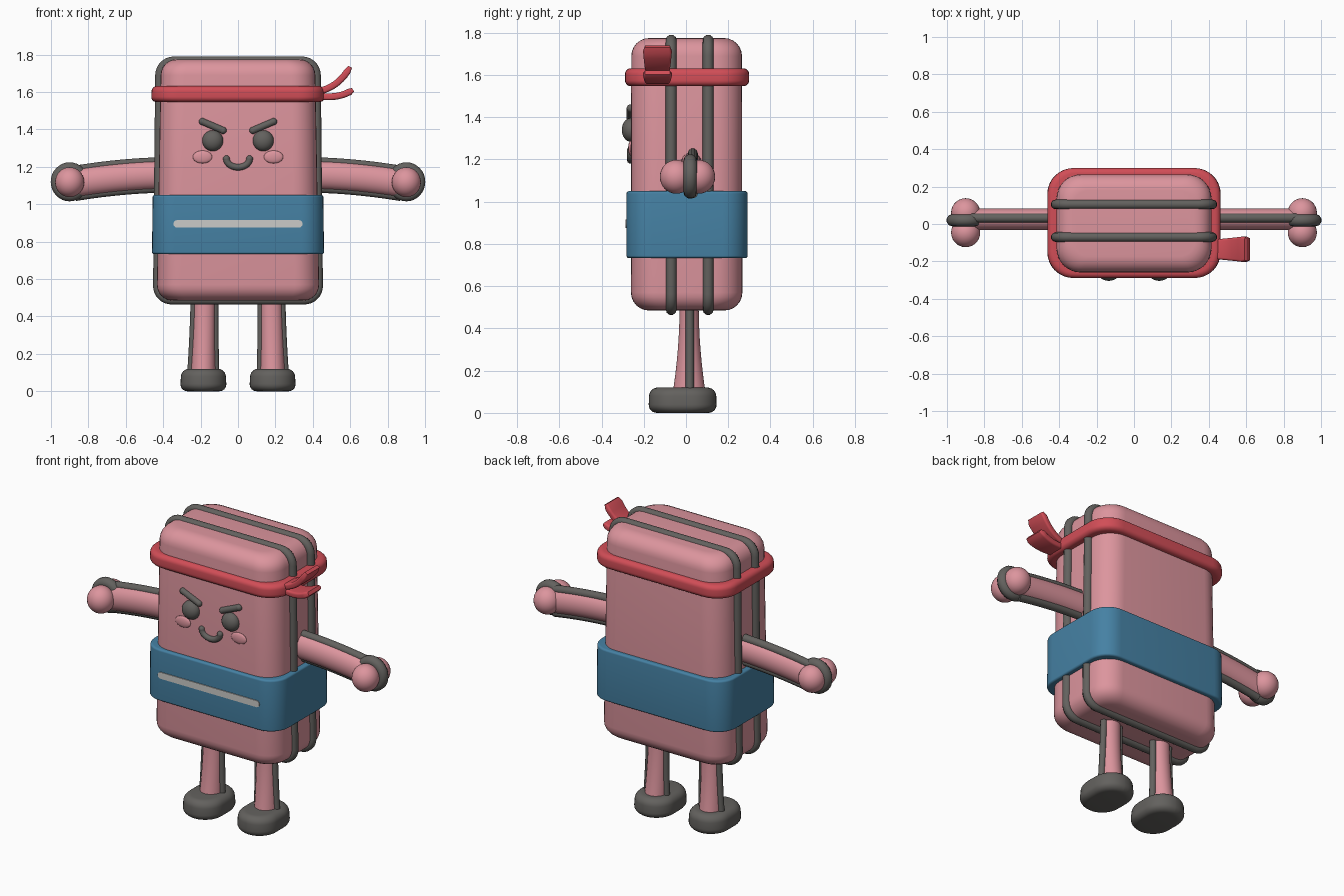
import bpy, bmesh
from math import sin, cos, pi, radians
from mathutils import Vector

cube = bpy.data.objects.get("Cube")
if cube:
    bpy.data.objects.remove(cube, do_unlink=True)


def material(name, rgb):
    m = bpy.data.materials.new(name)
    m.use_nodes = True
    m.diffuse_color = (*rgb, 1)
    m.node_tree.nodes["Principled BSDF"].inputs["Base Color"].default_value = (*rgb, 1)
    return m


pink = material("pink", (0.72, 0.30, 0.34))
dark = material("dark_grey", (0.125, 0.12, 0.112))
blue = material("blue", (0.06, 0.22, 0.37))
red = material("red", (0.64, 0.075, 0.095))
white = material("off_white", (0.6, 0.6, 0.58))

X, Y, Z = Vector((1, 0, 0)), Vector((0, 1, 0)), Vector((0, 0, 1))


def finish(bm, name, mat, angle=50):
    bmesh.ops.remove_doubles(bm, verts=bm.verts, dist=0.0002)
    bmesh.ops.recalc_face_normals(bm, faces=bm.faces)
    me = bpy.data.meshes.new(name)
    bm.to_mesh(me)
    bm.free()
    me.materials.append(mat)
    ob = bpy.data.objects.new(name, me)
    bpy.context.collection.objects.link(ob)
    bpy.ops.object.select_all(action="DESELECT")
    ob.select_set(True)
    bpy.context.view_layer.objects.active = ob
    bpy.ops.object.shade_smooth_by_angle(angle=radians(angle))
    return ob


def ring(c, u, v, hu, hv, ru=None, rv=None, n=8):
    """Rounded rectangle around c; without radii it is an ellipse."""
    ru = hu if ru is None else min(ru, hu)
    rv = (hv if ru == hu else ru) if rv is None else rv
    rv = min(rv, hv)
    pts = []
    for k in range(4):
        su, sv = (1, -1, -1, 1)[k], (1, 1, -1, -1)[k]
        for i in range(n + 1):
            a = (k + i / n) * pi / 2
            pts.append(Vector(c) + u * (su * (hu - ru) + ru * cos(a))
                       + v * (sv * (hv - rv) + rv * sin(a)))
    return pts


def loft(name, rings, mat):
    bm = bmesh.new()
    rows = [[bm.verts.new(p) for p in r] for r in rings]
    n = len(rows[0])
    for a, b in zip(rows, rows[1:]):
        for i in range(n):
            j = (i + 1) % n
            bm.faces.new((a[i], a[j], b[j], b[i]))
    bm.faces.new(rows[0])
    bm.faces.new(rows[-1])
    return finish(bm, name, mat)


def slab(name, mat, c, bottom, top, z0, z1, plan_r, edge_r, steps=6):
    """Upright block with rounded plan corners and rounded rims."""
    arc = [i / steps * pi / 2 for i in range(steps + 1)]
    levels = [(z0 + edge_r * (1 - sin(a)), edge_r * (1 - cos(a))) for a in reversed(arc)]
    levels += [(z1 - edge_r * (1 - sin(a)), edge_r * (1 - cos(a))) for a in arc]
    rings = []
    for z, inset in levels:
        t = (z - z0) / (z1 - z0)
        hx = bottom[0] + (top[0] - bottom[0]) * t - inset
        hy = bottom[1] + (top[1] - bottom[1]) * t - inset
        r = max(plan_r - inset * 0.5, 0.01)
        rings.append(ring((c[0], c[1], z), X, Y, hx, hy, r, r))
    return loft(name, rings, mat)


def tube(name, pts, radius, mat, closed=False):
    cu = bpy.data.curves.new(name, "CURVE")
    cu.dimensions = "3D"
    cu.bevel_depth, cu.bevel_resolution, cu.use_fill_caps = radius, 3, True
    sp = cu.splines.new("POLY")
    sp.points.add(len(pts) - 1)
    for p, q in zip(sp.points, pts):
        p.co = (*q, 1)
    sp.use_cyclic_u = closed
    sp.use_smooth = True
    cu.materials.append(mat)
    ob = bpy.data.objects.new(name, cu)
    bpy.context.collection.objects.link(ob)
    return ob


def ball(name, c, size, mat):
    bm = bmesh.new()
    bmesh.ops.create_uvsphere(bm, u_segments=28, v_segments=16, radius=1)
    bmesh.ops.scale(bm, vec=size, verts=bm.verts)
    bmesh.ops.translate(bm, vec=c, verts=bm.verts)
    return finish(bm, name, mat)


def rounded_stroke(name, pts, radius, mat):
    tube(name, pts, radius, mat)
    for i, p in enumerate((pts[0], pts[-1])):
        ball(f"{name}_end_{i + 1}", p, (radius,) * 3, mat)


# Body and the two seams that run around it
MID = 0.003
slab("body", pink, (0, MID), (0.435, 0.264), (0.412, 0.262), 0.485, 1.775, 0.13, 0.085)
for name, y in (("front_seam", -0.07), ("back_seam", 0.105)):
    path = ring((0, y, 1.127), X, Z, 0.425, 0.638, 0.075, 0.075)
    for p in path:
        p.x *= 1.012 - 0.03 * (p.z - 0.49) / 1.28
    tube(name, path, 0.026, dark, closed=True)

# Belt with a stripe, and the headband
slab("belt", blue, (0, 0.005), (0.46, 0.287), (0.456, 0.287), 0.733, 1.05, 0.12, 0.012)
stripe = [ring((0, y, 0.895), X, Z, 0.345, 0.02, 0.02, 0.02) for y in (-0.287, -0.279)]
loft("belt_stripe", stripe, white)
slab("headband", red, (0, 0.005), (0.465, 0.294), (0.461, 0.294), 1.547, 1.632, 0.14, 0.028)

# Headband knot and its two loose ends
ball("headband_knot", (0.425, -0.14, 1.59), (0.04, 0.06, 0.035), red)


def ribbon(name, a, b, c):
    a, b, c = (Vector((p[0], -0.135, p[1])) for p in (a, b, c))
    rings, n = [], 10
    for i in range(n + 1):
        t = i / n
        p = a * (1 - t) ** 2 + b * 2 * t * (1 - t) + c * t * t
        d = ((b - a) * (1 - t) + (c - b) * t).normalized()
        shrink = 0.6 if i in (0, n) else 1
        rings.append(ring(p, Y, d.cross(Y), 0.05 + 0.02 * t - 0.01 * (i == n),
                          0.018 * shrink, 0.012 * shrink, 0.012 * shrink, 4))
    loft(name, rings, red)


ribbon("upper_ribbon", (0.40, 1.60), (0.53, 1.61), (0.60, 1.735))
ribbon("lower_ribbon", (0.40, 1.585), (0.53, 1.555), (0.615, 1.612))

# Face
FRONT = -0.262
for side, s in (("right", -1), ("left", 1)):
    ball(f"{side}_eye", (s * 0.135, FRONT, 1.34), (0.056, 0.042, 0.056), dark)
    rounded_stroke(f"{side}_brow", [(s * 0.19, FRONT, 1.442), (s * 0.08, FRONT, 1.395)],
                   0.019, dark)
    ball(f"{side}_cheek", (s * 0.19, FRONT, 1.253), (0.052, 0.012, 0.034), pink)
smile = [(0.062 * cos(a), FRONT, 1.243 - 0.045 * sin(a))
         for a in (i / 14 * pi for i in range(15))]
rounded_stroke("mouth", smile, 0.018, dark)

# Arms, hands, legs and feet, with piping along each limb
for side, s in (("right", -1), ("left", 1)):
    rings, upper, lower = [], [], []
    for i in range(11):
        t = i / 10
        x, z = s * (0.40 + 0.47 * t), 1.157 - 0.012 * t - 0.033 * t * t
        rings.append(ring((x, 0.025, z), Y, Z, 0.058, 0.076))
        upper.append((x, 0.032, z + 0.071))
        lower.append((x, 0.032, z - 0.071))
    loft(f"{side}_arm", rings, pink)
    tube(f"{side}_arm_upper_piping", upper, 0.025, dark)
    tube(f"{side}_arm_lower_piping", lower, 0.025, dark)

    for part, y in (("front", -0.046), ("back", 0.06)):
        ball(f"{side}_hand_{part}", (s * 0.9, y, 1.118), (0.078, 0.078, 0.08), pink)
    rim = [(s * 0.9 + 0.07 * cos(a), 0.02, 1.12 + 0.073 * sin(a))
           for a in (i / 32 * 2 * pi for i in range(32))]
    tube(f"{side}_hand_rim", rim, 0.033, dark, closed=True)

    rings, outer, inner = [], [], []
    for i in range(9):
        t = i / 8
        z, flare = 0.52 - 0.44 * t, t * t
        hx, cx = 0.056 + 0.012 * flare, s * (0.178 + 0.008 * t)
        rings.append(ring((cx, 0.015, z), X, Y, hx, 0.045 + 0.035 * flare))
        outer.append((cx + s * hx, 0.018, z))
        inner.append((cx - s * hx, 0.018, z))
    loft(f"{side}_leg", rings, pink)
    tube(f"{side}_leg_outer_piping", outer, 0.02, dark)
    tube(f"{side}_leg_inner_piping", inner, 0.02, dark)
    slab(f"{side}_foot", dark, (s * 0.185, -0.016), (0.125, 0.162), (0.118, 0.158),
         0, 0.12, 0.118, 0.04)
